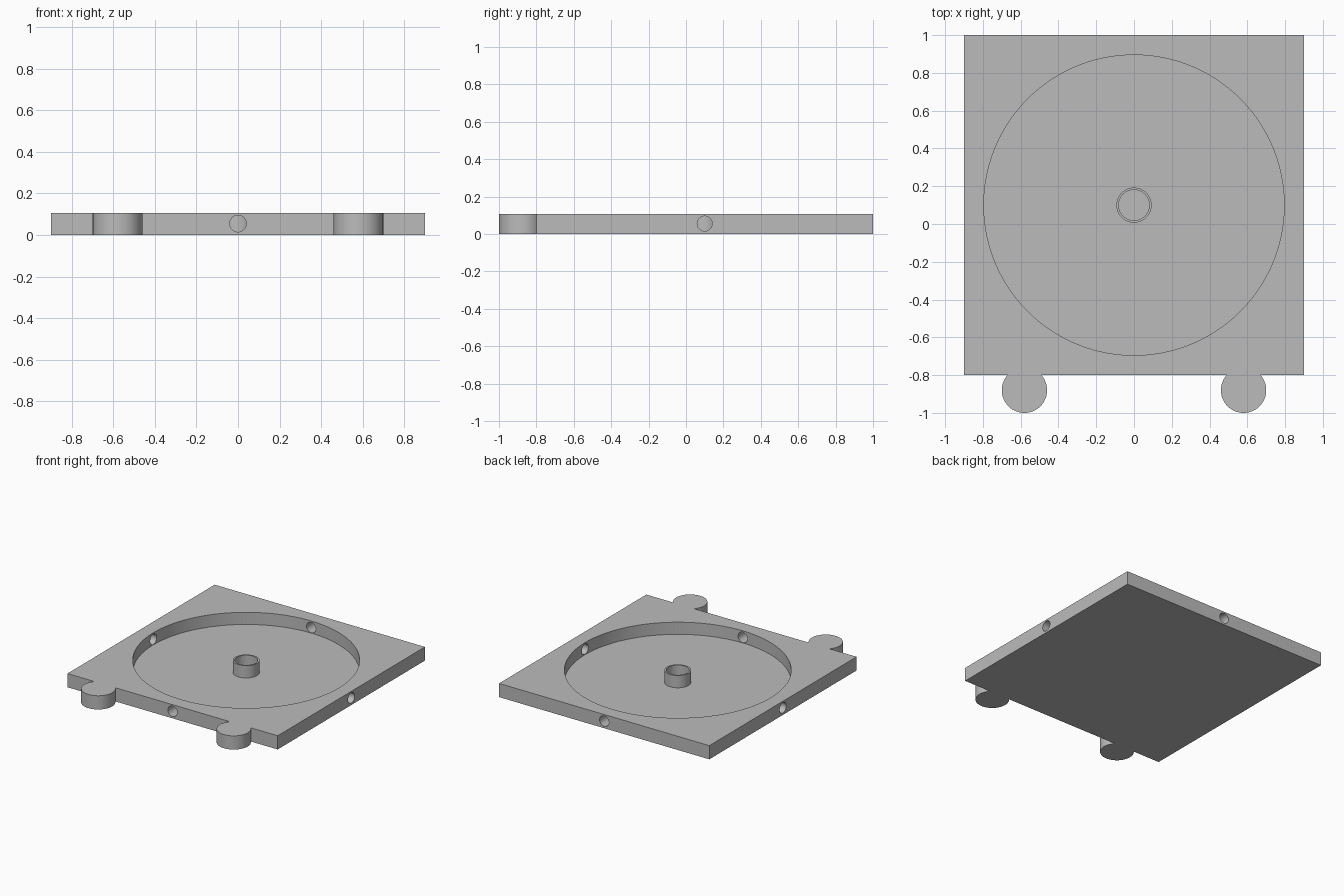
import bpy
import math

if "Cube" in bpy.data.objects:
    bpy.data.objects.remove(bpy.data.objects["Cube"], do_unlink=True)

TOP = 0.106      # plate thickness
FLOOR = 0.012    # pocket floor height
MID_Y = 0.1      # plate centre in y

grey = bpy.data.materials.new("plain_grey")
grey.use_nodes = True
COLOR = (0.5, 0.5, 0.5, 1)
grey.diffuse_color = COLOR
grey.node_tree.nodes["Principled BSDF"].inputs["Base Color"].default_value = COLOR


def finish(obj, name):
    obj.name = name
    obj.data.materials.clear()
    obj.data.materials.append(grey)
    return obj


def cylinder(name, x, y, z0, z1, radius, sides=96):
    bpy.ops.mesh.primitive_cylinder_add(
        vertices=sides, radius=radius, depth=z1 - z0, location=(x, y, (z0 + z1) / 2))
    return finish(bpy.context.object, name)


def boolean(target, tool, operation):
    mod = target.modifiers.new(operation, 'BOOLEAN')
    mod.operation = operation
    mod.solver = 'EXACT'
    mod.object = tool
    bpy.context.view_layer.objects.active = target
    bpy.ops.object.modifier_apply(modifier=mod.name)
    bpy.data.objects.remove(tool, do_unlink=True)


def smooth(obj):
    bpy.ops.object.select_all(action='DESELECT')
    obj.select_set(True)
    bpy.context.view_layer.objects.active = obj
    bpy.ops.object.shade_smooth_by_angle(angle=math.radians(30))


# Square plate
bpy.ops.mesh.primitive_cube_add(size=1, location=(0, MID_Y, TOP / 2))
plate = finish(bpy.context.object, "base_plate")
plate.scale = (1.8, 1.8, TOP)
bpy.ops.object.transform_apply(location=True, scale=True)

# Round connector tabs on the front edge
for side in (-1, 1):
    boolean(plate, cylinder("tab", side * 0.58, -0.88, 0, TOP, 0.12, 64), 'UNION')

# Wide round pocket
boolean(plate, cylinder("pocket_cutter", 0, MID_Y, FLOOR, TOP + 0.1, 0.795, 160), 'DIFFERENCE')

# Cable hole through the middle of each side wall
for i in range(4):
    angle = i * math.pi / 2
    hole = cylinder("hole_cutter", 0.85 * math.cos(angle),
                    MID_Y + 0.85 * math.sin(angle), -0.1, 0.2, 0.04, 32)
    hole.location.z = 0.055
    hole.rotation_euler = (0, math.pi / 2, angle)
    boolean(plate, hole, 'DIFFERENCE')
smooth(plate)

# Thin-walled tube in the middle of the pocket
hub = cylinder("centre_tube", 0, MID_Y, 0.001, TOP + 0.001, 0.093, 64)
boolean(hub, cylinder("tube_cutter", 0, MID_Y, FLOOR - 0.001, TOP + 0.1, 0.081, 64), 'DIFFERENCE')
smooth(hub)
